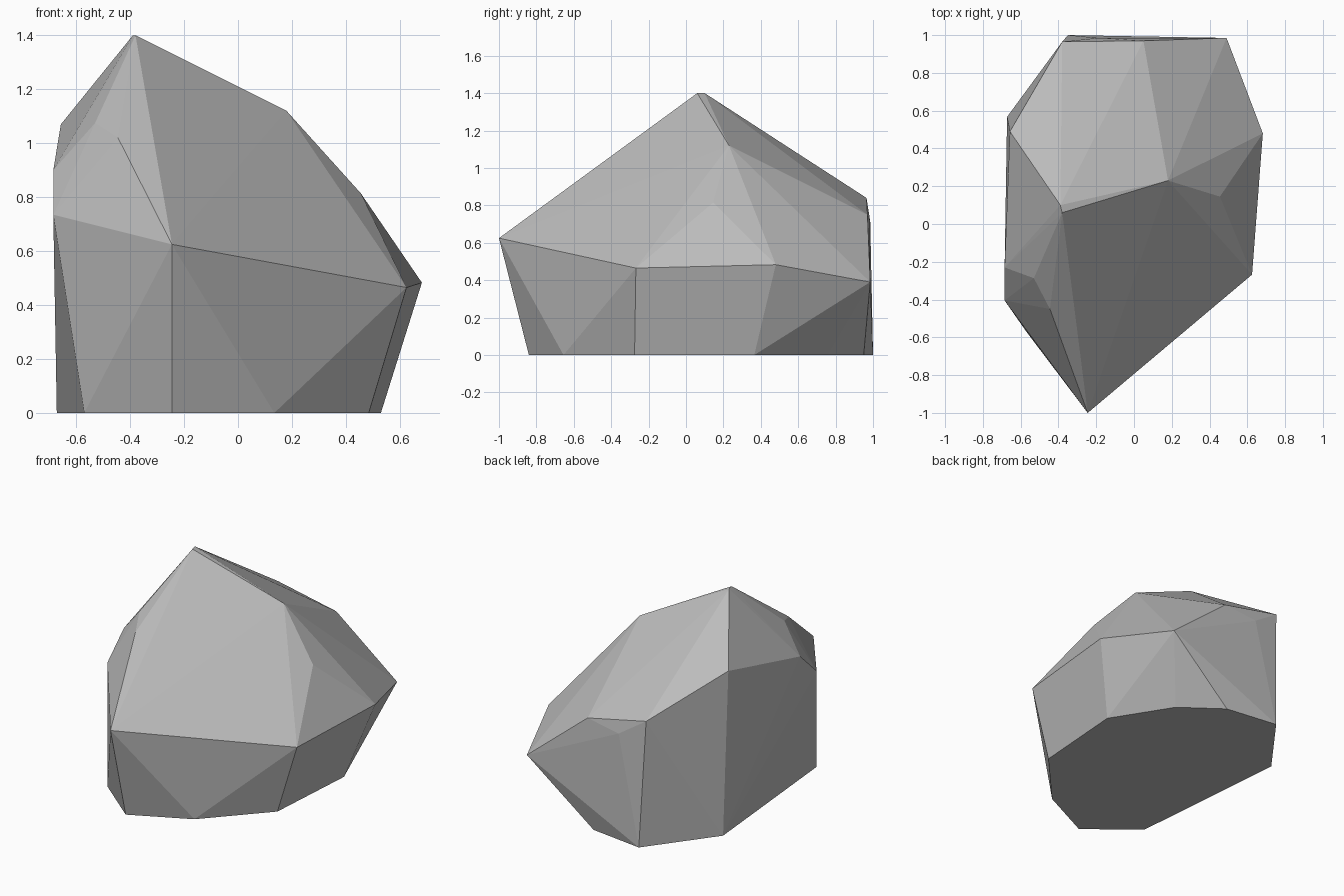
import bpy, bmesh

if "Cube" in bpy.data.objects:
    bpy.data.objects.remove(bpy.data.objects["Cube"])

# Stone: a faceted convex boulder, listed as rings of corner points
foot = [(-.57, -.57), (-.245, -.84), (.135, -.655), (.485, -.275), (.53, .365),
        (.285, .755), (.02, .95), (-.35, 1.0), (-.672, .567)]
belt = [(-.245, -1.0, .625), (.625, -.268, .465), (.682, .48, .483), (.49, .985, .39),
        (-.19, .985, .715), (.05, .97, .75), (-.38, .965, .84), (-.685, -.405, .735)]
crown = [(-.685, -.23, .9), (-.53, -.287, 1.075), (-.445, -.45, 1.02), (-.657, .49, 1.07),
         (.455, .145, .815), (.18, .23, 1.12), (-.38, .06, 1.4), (-.39, .1, 1.4)]

bm = bmesh.new()
for p in [(x, y, 0) for x, y in foot] + belt + crown:
    bm.verts.new(p)
res = bmesh.ops.convex_hull(bm, input=bm.verts[:])
bmesh.ops.delete(bm, geom=[v for v in bm.verts if not v.link_faces], context='VERTS')
bmesh.ops.recalc_face_normals(bm, faces=bm.faces[:])

mesh = bpy.data.meshes.new("stone")
bm.to_mesh(mesh)
bm.free()

# Single flat grey
grey = bpy.data.materials.new("stone grey")
grey.diffuse_color = (0.5, 0.5, 0.5, 1)
grey.use_nodes = True
grey.node_tree.nodes["Principled BSDF"].inputs["Base Color"].default_value = grey.diffuse_color
mesh.materials.append(grey)
stone = bpy.data.objects.new("stone", mesh)
bpy.context.collection.objects.link(stone)
